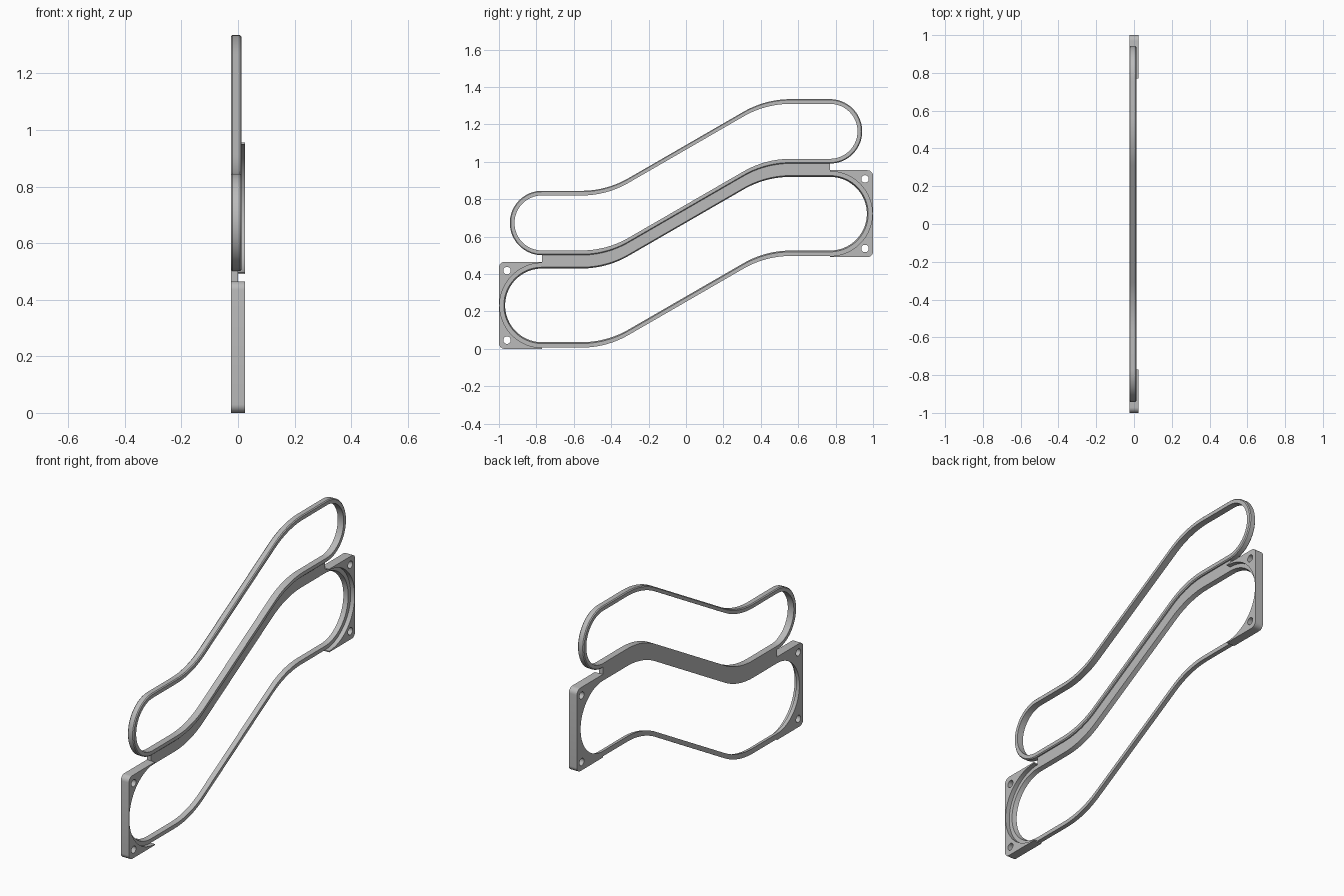
import bpy, bmesh, math

cube = bpy.data.objects.get("Cube")
if cube:
    bpy.data.objects.remove(cube, do_unlink=True)

END_Y = 0.77        # centre of the rounded ends
RISE = 0.49         # height gained from front end to back end
LOW_Z, HIGH_Z = 0.2325, 0.673   # front end centres of the two loops
BACK, FLOOR, RIDGE, FRONT = -0.025, 0.0, 0.012, 0.025
SLOPE = math.radians(30)

grey = bpy.data.materials.new("plain_grey")
grey.use_nodes = True
grey.diffuse_color = (0.5, 0.5, 0.5, 1)
grey.node_tree.nodes["Principled BSDF"].inputs["Base Color"].default_value = (0.5, 0.5, 0.5, 1)


def finish(obj):
    obj.data.materials.clear()
    obj.data.materials.append(grey)
    bpy.ops.object.select_all(action="DESELECT")
    obj.select_set(True)
    bpy.context.view_layer.objects.active = obj
    bpy.ops.object.shade_smooth_by_angle(angle=SLOPE)


def s_curve(steps=14):
    """Level, bend up, straight slope, bend level; heights start at 0."""
    corner = RISE / 2 / math.tan(SLOPE)
    tangent = 0.135
    radius = tangent / math.tan(SLOPE / 2)
    bend = []
    for i in range(steps + 1):
        a = SLOPE * i / steps
        bend.append((-corner - tangent + radius * math.sin(a), radius * (1 - math.cos(a))))
    half = [(-END_Y, 0)] + bend
    return half + [(-y, RISE - z) for y, z in reversed(half)]


def loop(r, centre_z, steps=40):
    """Closed outline: shifted curves joined by half circles."""
    path = s_curve()
    pts = [(y, centre_z + z + r) for y, z in path]
    for i in range(1, steps):
        a = math.pi / 2 - math.pi * i / steps
        pts.append((END_Y + r * math.cos(a), centre_z + RISE + r * math.sin(a)))
    pts += [(y, centre_z + z - r) for y, z in reversed(path)]
    for i in range(1, steps):
        a = -math.pi / 2 - math.pi * i / steps
        pts.append((-END_Y + r * math.cos(a), centre_z + r * math.sin(a)))
    return pts


def mesh_from_rows(name, rows, closed):
    """Skin matching rows of points, each row being one edge of the section."""
    bm = bmesh.new()
    grid = [[bm.verts.new(p) for p in row] for row in rows]
    n = len(grid[0])
    for k, row in enumerate(grid):
        nxt = grid[(k + 1) % len(grid)]
        for i in range(n if closed else n - 1):
            j = (i + 1) % n
            bm.faces.new((row[i], row[j], nxt[j], nxt[i]))
    if not closed:
        bm.faces.new([row[0] for row in grid])
        bm.faces.new([row[-1] for row in grid])
    bmesh.ops.recalc_face_normals(bm, faces=bm.faces)
    mesh = bpy.data.meshes.new(name)
    bm.to_mesh(mesh)
    bm.free()
    obj = bpy.data.objects.new(name, mesh)
    bpy.context.collection.objects.link(obj)
    finish(obj)


def ring(name, section, centre_z):
    rows = [[(x, y, z) for y, z in loop(r, centre_z)] for r, x in section]
    mesh_from_rows(name, rows, True)


# Upper loop with softened outer edges
c = 0.005
ring("upper_loop", [(0.147, BACK), (0.172 - c, BACK), (0.172, BACK + c),
                    (0.172, RIDGE - c), (0.172 - c, RIDGE), (0.147, RIDGE)], HIGH_Z)

# Lower loop with a slightly tapered opening
SEAT_R = 0.226
ring("lower_loop", [(0.197, BACK), (SEAT_R, BACK), (SEAT_R, FLOOR), (0.204, FLOOR)], LOW_Z)

# Web joining the two loops
low, high = LOW_Z + 0.212, HIGH_Z - 0.16
rows = [[(x, y, z + base) for y, z in s_curve()]
        for base, x in ((low, BACK), (high, BACK), (high, FLOOR), (low, FLOOR))]
mesh_from_rows("joining_web", rows, False)


def arc(cx, cy, r, start, stop, steps):
    return [(cx + r * math.cos(math.radians(start + (stop - start) * i / steps)),
             cy + r * math.sin(math.radians(start + (stop - start) * i / steps)))
            for i in range(steps + 1)]


def bracket(name, side):
    """End plate with rounded corners, a round seat and two screw holes."""
    lift = RISE if side > 0 else 0
    h, cr = LOW_Z, 0.03
    outline = [(-END_Y, -h)] + arc(-1 + cr, -h + cr, cr, 270, 180, 8)
    outline += arc(-1 + cr, h - cr, cr, 180, 90, 8) + [(-END_Y, h)]
    outline += arc(-END_Y, 0, SEAT_R, 90, 270, 40)
    holes = [arc(-0.957, s * 0.186, 0.02, 0, 345, 23) for s in (-1, 1)]
    curve = bpy.data.curves.new(name, "CURVE")
    curve.dimensions = "2D"
    curve.fill_mode = "BOTH"
    curve.extrude = FRONT
    for pts in [outline] + holes:
        spline = curve.splines.new("POLY")
        spline.points.add(len(pts) - 1)
        for p, (y, z) in zip(spline.points, pts):
            p.co = (-side * y, z + LOW_Z + lift, 0, 1)
        spline.use_cyclic_u = True
    obj = bpy.data.objects.new(name, curve)
    obj.rotation_euler = (math.pi / 2, 0, math.pi / 2)
    bpy.context.collection.objects.link(obj)
    bpy.ops.object.select_all(action="DESELECT")
    obj.select_set(True)
    bpy.context.view_layer.objects.active = obj
    bpy.ops.object.convert(target="MESH")
    obj = bpy.context.view_layer.objects.active
    bm = bmesh.new()
    bm.from_mesh(obj.data)
    bmesh.ops.remove_doubles(bm, verts=bm.verts, dist=0.0001)
    bmesh.ops.recalc_face_normals(bm, faces=bm.faces)
    bm.to_mesh(obj.data)
    bm.free()
    finish(obj)


# End brackets
bracket("front_bracket", -1)
bracket("back_bracket", 1)
